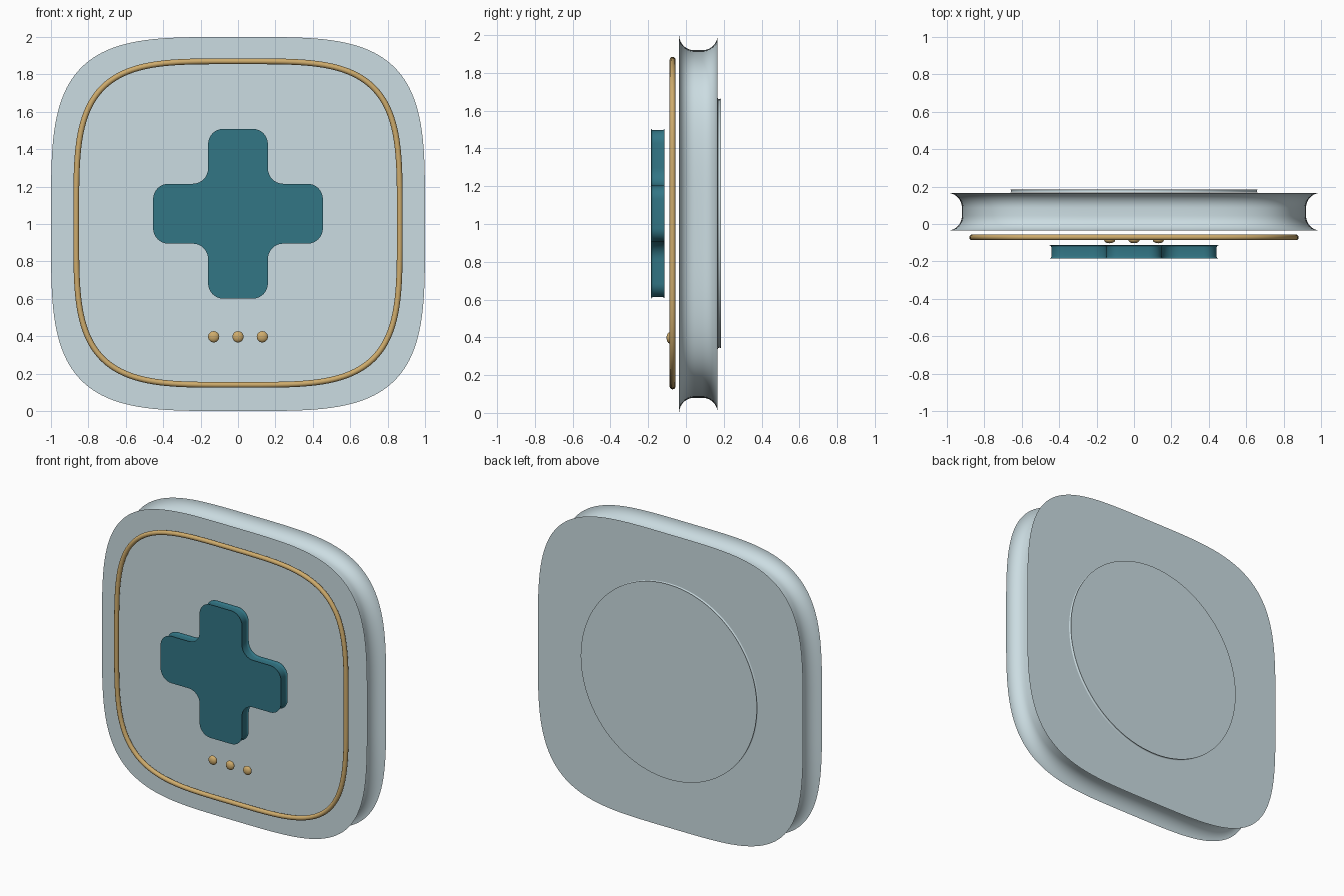
import bpy, bmesh, math
from mathutils import Vector

if "Cube" in bpy.data.objects:
    bpy.data.objects.remove(bpy.data.objects["Cube"])


def material(name, rgb):
    m = bpy.data.materials.new(name)
    m.diffuse_color = (*rgb, 1)
    m.use_nodes = True
    m.node_tree.nodes["Principled BSDF"].inputs["Base Color"].default_value = m.diffuse_color
    return m


PALE = material("pale_blue_grey", (0.60, 0.72, 0.76))
TEAL = material("deep_teal", (0.032, 0.18, 0.235))
GOLD = material("warm_gold", (0.62, 0.41, 0.15))


def finish(bm, name, mat):
    bmesh.ops.recalc_face_normals(bm, faces=bm.faces)
    mesh = bpy.data.meshes.new(name)
    bm.to_mesh(mesh)
    bm.free()
    mesh.materials.append(mat)
    ob = bpy.data.objects.new(name, mesh)
    bpy.context.collection.objects.link(ob)
    bpy.ops.object.select_all(action='DESELECT')
    ob.select_set(True)
    bpy.context.view_layer.objects.active = ob
    bpy.ops.object.shade_smooth_by_angle(angle=math.radians(35))
    return ob


def squircle(half, n=3.9, count=160):
    pts = []
    for i in range(count):
        a = 2 * math.pi * (i + 0.5) / count
        c, s = math.cos(a), math.sin(a)
        pts.append(Vector((math.copysign(abs(c) ** (2 / n), c),
                           math.copysign(abs(s) ** (2 / n), s))) * half)
    return pts


def rounded(corners, r, steps=8):
    """Fillet the right-angled corners of a closed outline."""
    pts = []
    for i, p in enumerate(corners):
        u = (corners[i - 1] - p).normalized()
        v = (corners[(i + 1) % len(corners)] - p).normalized()
        centre = p + (u + v) * r
        for k in range(steps + 1):
            t = math.pi / 2 * k / steps
            pts.append(centre - v * r * math.cos(t) - u * r * math.sin(t))
    return pts


def sweep(name, outline, profile, z, mat, closed=False):
    """Carry a profile of (inset, y) pairs around an anticlockwise outline."""
    n = len(outline)
    bm = bmesh.new()
    rings = []
    for inset, y in profile:
        ring = []
        for i, p in enumerate(outline):
            t = (outline[(i + 1) % n] - outline[i - 1]).normalized()
            q = p + Vector((-t.y, t.x)) * inset
            ring.append(bm.verts.new((q.x, y, q.y + z)))
        rings.append(ring)
    pairs = list(zip(rings, rings[1:]))
    if closed:
        pairs.append((rings[-1], rings[0]))
    else:
        bm.faces.new(rings[0])
        bm.faces.new(rings[-1])
    for a, b in pairs:
        for i in range(n):
            j = (i + 1) % n
            bm.faces.new((a[i], a[j], b[j], b[i]))
    return finish(bm, name, mat)


def cove(y0, y1, r, steps):
    """Hollow edge: sharp rims at both faces, inset by r between them."""
    arc = [(r * math.sin(math.pi / 2 * k / steps),
            r * (1 - math.cos(math.pi / 2 * k / steps))) for k in range(steps + 1)]
    return [(i, y0 + d) for i, d in arc] + [(i, y1 - d) for i, d in reversed(arc)]


# Main plate with a hollowed rim
sweep("body_plate", squircle(1.0), cove(-0.036, 0.167, 0.08, 10), 1.0, PALE)

# Round plate on the back
disc = [Vector((math.cos(2 * math.pi * i / 96), math.sin(2 * math.pi * i / 96))) * 0.664
        for i in range(96)]
sweep("back_disc", disc, cove(0.168, 0.185, 0.006, 3), 1.003, PALE)

# Gold trim ring in front of the plate
tube = [(0.0155 * math.cos(2 * math.pi * k / 12),
         -0.071 + 0.0155 * math.sin(2 * math.pi * k / 12)) for k in range(12)]
sweep("trim_ring", squircle(0.865), tube, 1.005, GOLD, closed=True)

# Raised cross with softened corners
L, W = 0.454, 0.16
quarter = [Vector((L, -W)), Vector((L, W)), Vector((W, W))]
corners = []
for k in range(4):
    for p in quarter:
        x, y = p
        for _ in range(k):
            x, y = -y, x
        corners.append(Vector((x, y)))
sweep("cross", rounded(corners, 0.082), cove(-0.185, -0.113, 0.012, 4), 1.055, TEAL)

# Row of three gold studs
for side, x in (("left", -0.13), ("middle", 0.0), ("right", 0.13)):
    bm = bmesh.new()
    bmesh.ops.create_uvsphere(bm, u_segments=24, v_segments=14, radius=0.03)
    for v in bm.verts:
        v.co = Vector((v.co.x + x, v.co.y * 0.6 - 0.085, v.co.z + 0.397))
    finish(bm, "stud_" + side, GOLD)
